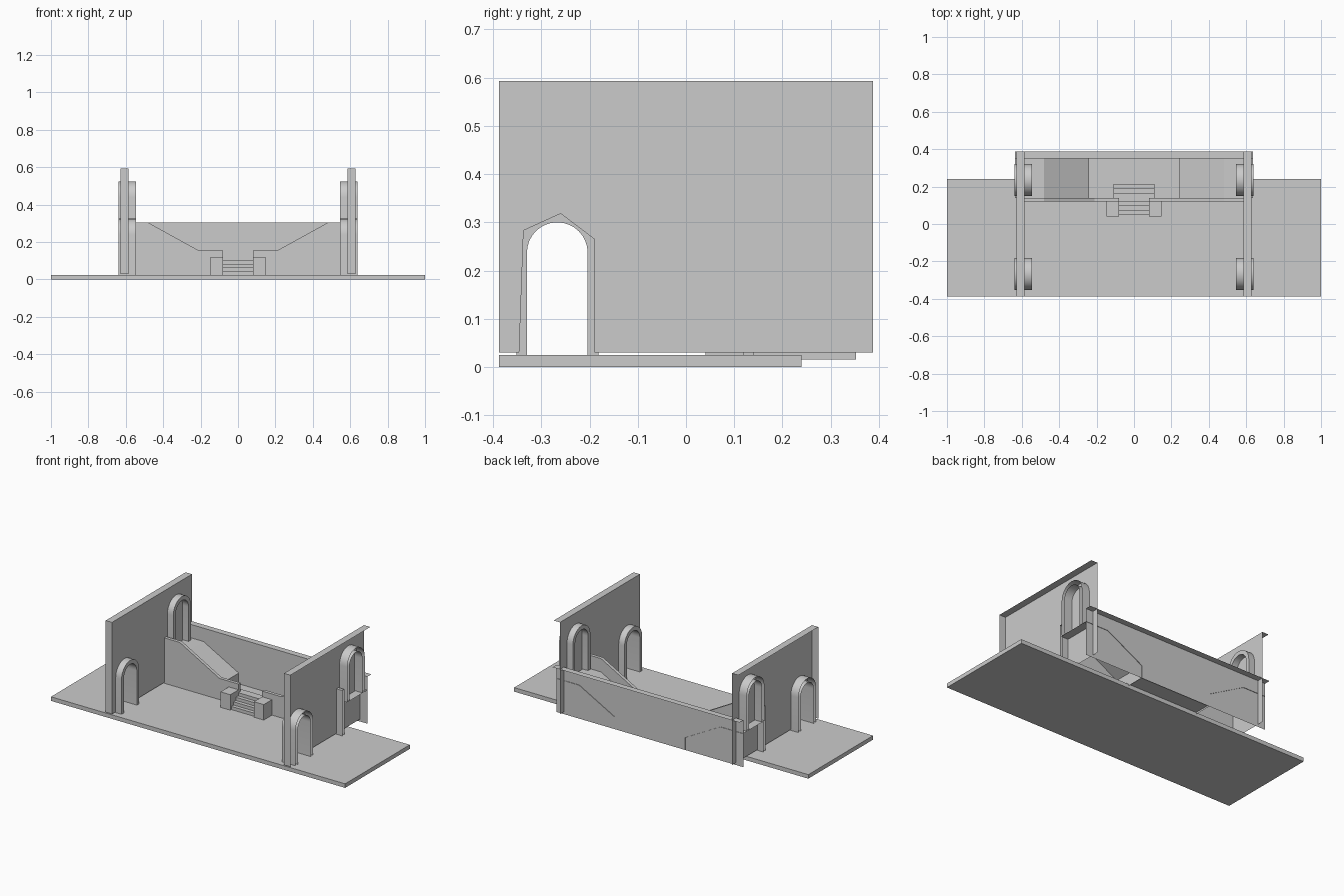
import bpy, bmesh, math

if "Cube" in bpy.data.objects:
    bpy.data.objects.remove(bpy.data.objects["Cube"])

def make(name, polys, mirror=False, smooth=False):
    """Build a mesh from polygons; optionally mirror it across x = 0."""
    bm = bmesh.new()
    for poly in polys:
        bm.faces.new([bm.verts.new(p) for p in poly])
    bmesh.ops.remove_doubles(bm, verts=bm.verts, dist=1e-5)
    if mirror:
        geom = bm.verts[:] + bm.edges[:] + bm.faces[:]
        dup = bmesh.ops.duplicate(bm, geom=geom)["geom"]
        for v in [g for g in dup if isinstance(g, bmesh.types.BMVert)]:
            v.co.x *= -1
        bmesh.ops.reverse_faces(bm, faces=[g for g in dup if isinstance(g, bmesh.types.BMFace)])
    me = bpy.data.meshes.new(name)
    bm.to_mesh(me)
    bm.free()
    ob = bpy.data.objects.new(name, me)
    bpy.context.collection.objects.link(ob)
    if smooth:
        bpy.ops.object.select_all(action='DESELECT')
        ob.select_set(True)
        bpy.context.view_layer.objects.active = ob
        bpy.ops.object.shade_smooth_by_angle(angle=math.radians(35))
    return ob

def strip(profile, place, a, b):
    """Sweep an open profile between depths a and b."""
    return [[place(*p, a), place(*q, a), place(*q, b), place(*p, b)]
            for p, q in zip(profile, profile[1:])]

def box(x0, x1, y0, y1, z0, z1):
    pr = [(x0, y0), (x1, y0), (x1, y1), (x0, y1)]
    return (strip(pr + pr[:1], lambda x, y, z: (x, y, z), z0, z1)
            + [[(x, y, z1) for x, y in pr], [(x, y, z0) for x, y in reversed(pr)]])

xz = lambda x, z, y: (x, y, z)
yz = lambda y, z, x: (x, y, z)

# Floor slab
make("floor", box(-1, 1, -.388, .24, 0, .025))

# Side walls: open shells with a rough notch behind the front arch
notch = [(-.182, .03), (-.19, .03), (-.19, .265), (-.26, .318), (-.337, .283), (-.346, .03)]
inner = [(.388, .03)] + notch[1:] + [(-.388, .03), (-.388, .593), (.388, .593)]
make("side_walls", [
    [(.585, y, z) for y, z in inner],
    [(.585, -.388, .593), (.628, -.388, .593), (.628, .388, .593), (.585, .388, .593)],
    [(.585, -.388, .03), (.628, -.388, .03), (.628, -.388, .593), (.585, -.388, .593)]],
    mirror=True)

# Arch frames: inner-facing ring with outer and inner reveals
def arch(yc, z0, half, spring, n=16):
    pts = [(yc - half, z0)]
    pts += [(yc - half * math.cos(math.pi * i / n), spring + half * math.sin(math.pi * i / n))
            for i in range(n + 1)]
    return pts + [(yc + half, z0)]

def arch_frame(name, yc, z0):
    out = arch(yc, z0, .085, z0 + .215)
    hole = arch(yc, z0, .063, z0 + .212)
    polys = strip(out, yz, .545, .638)[::1]
    polys += [p[::-1] for p in strip(hole, yz, .545, .638)]
    polys += [[yz(*a, .545), yz(*b, .545), yz(*d, .545), yz(*c, .545)]
              for a, b, c, d in zip(out, out[1:], hole, hole[1:])]
    make(name, polys, mirror=True, smooth=True)

arch_frame("front_arches", -.267, .025)
arch_frame("upper_arches", .235, .225)

# Back wall: front sheet and coping
make("back_wall", [
    [(-.635, .35, .015), (.635, .35, .015), (.635, .35, .304), (-.635, .35, .304)],
    [(-.635, .35, .304), (.635, .35, .304), (.635, .388, .304), (-.635, .388, .304)]])

# Parapet following the ramps, open at its outer ends
top = [(.625, .304), (.48, .304), (.21, .155), (.08, .155), (.08, .025)]
side = [(.625, .025)] + top
make("parapet", strip(top, xz, .12, .14)
     + [[xz(*p, .12) for p in side], [xz(*p, .14) for p in reversed(side)]], mirror=True)

# Upper platforms and ramps, ending in a drop to the low landing
ramp = [(.635, .222), (.48, .222), (.24, .092), (.24, .015)]
make("ramps", strip(ramp, xz, .14, .353), mirror=True)
make("landing", [[(-.24, .14, .026), (.24, .14, .026), (.24, .35, .026), (-.24, .35, .026)]])

# Steps up from the front and down behind the parapet
steps = [(.05, .025)]
for i in range(4):
    z = .025 + .0195 * (i + 1)
    steps += [(.05 + .0225 * i, z), (.05 + .0225 * (i + 1), z)]
make("front_steps", strip(steps, yz, -.08, .08))
down = [(.14, .103), (.165, .103), (.165, .077), (.19, .077), (.19, .051), (.215, .051), (.215, .026)]
sides = down + [(.14, .026)]
make("rear_steps", strip(down, yz, -.11, .11)
     + [[yz(*p, x) for p in sides] for x in (-.11, .11)])

# Blocks flanking the steps
make("step_blocks", box(.08, .147, .04, .12, .025, .12), mirror=True)
